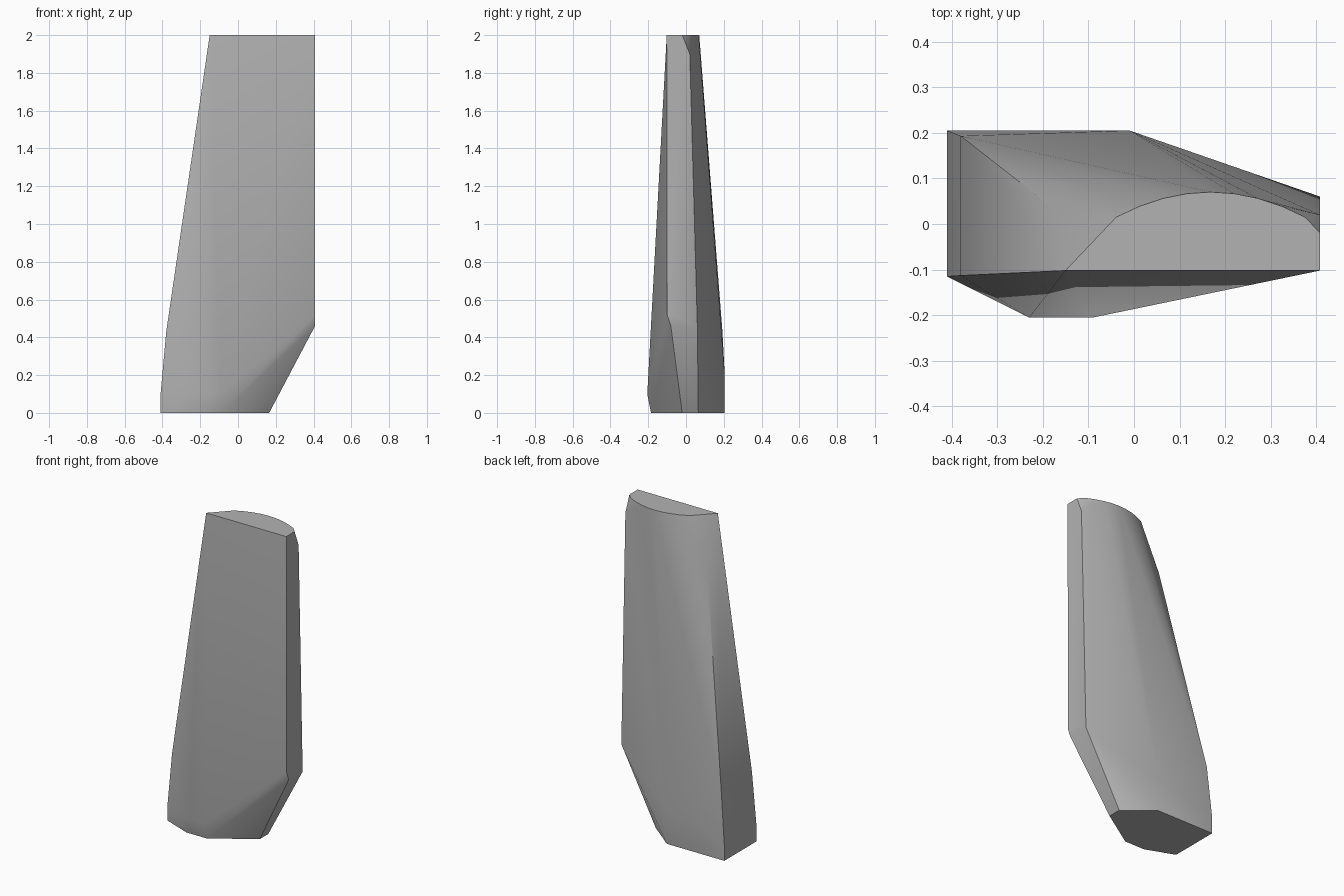
import bpy
import bmesh
import math

cube = bpy.data.objects.get("Cube")
if cube:
    bpy.data.objects.remove(cube, do_unlink=True)

# Plain grey finish
grey = bpy.data.materials.new("plain grey")
colour = (0.45, 0.45, 0.45, 1.0)
grey.use_nodes = True
grey.diffuse_color = colour
grey.node_tree.nodes["Principled BSDF"].inputs["Base Color"].default_value = colour

# Flat foot outline
foot = [(-0.41, 0.205, 0), (-0.01, 0.205, 0), (0.165, 0.065, 0), (0.165, -0.02, 0),
        (-0.09, -0.185, 0), (-0.23, -0.185, 0), (-0.41, -0.115, 0)]

# Widest band just above the foot
belly = [(-0.41, 0.205, 0.1), (-0.01, 0.205, 0.2), (-0.09, -0.205, 0.1),
         (-0.23, -0.205, 0.1), (-0.41, -0.115, 0.1)]

# Shoulder where the long faces begin
shoulder = [(-0.38, 0.193, 0.43), (-0.38, -0.113, 0.43), (0.408, 0.06, 0.46),
            (0.408, -0.08, 0.46), (0.408, -0.1, 0.52)]

# Upper corners that round off the back
upper = [(-0.165, 0.025, 1.7), (0.408, 0.02, 1.9)]

# Flat tip: straight front edge with an arched back
tip = [(-0.15, -0.102, 2), (0.408, -0.102, 2), (0.408, -0.02, 2)]
steps = 8
for i in range(steps + 1):
    t = i / steps * 2 - 1
    tip.append((0.168 + 0.207 * t, 0.07 - 0.055 * t * t, 2))

# Wrap the sections in one faceted skin
bm = bmesh.new()
for point in foot + belly + shoulder + upper + tip:
    bm.verts.new(point)
hull = bmesh.ops.convex_hull(bm, input=bm.verts[:])
unused = {v for v in hull["geom_interior"] + hull["geom_unused"]
          if isinstance(v, bmesh.types.BMVert)}
bmesh.ops.delete(bm, geom=list(unused), context="VERTS")
bmesh.ops.dissolve_limit(bm, angle_limit=math.radians(0.3),
                         verts=bm.verts[:], edges=bm.edges[:])
bmesh.ops.recalc_face_normals(bm, faces=bm.faces[:])

mesh = bpy.data.meshes.new("tapered_slab")
bm.to_mesh(mesh)
bm.free()
mesh.materials.append(grey)
slab = bpy.data.objects.new("tapered_slab", mesh)
bpy.context.collection.objects.link(slab)

# Soft faces with crisp main edges
bpy.ops.object.select_all(action="DESELECT")
slab.select_set(True)
bpy.context.view_layer.objects.active = slab
bpy.ops.object.shade_smooth_by_angle(angle=math.radians(30))
